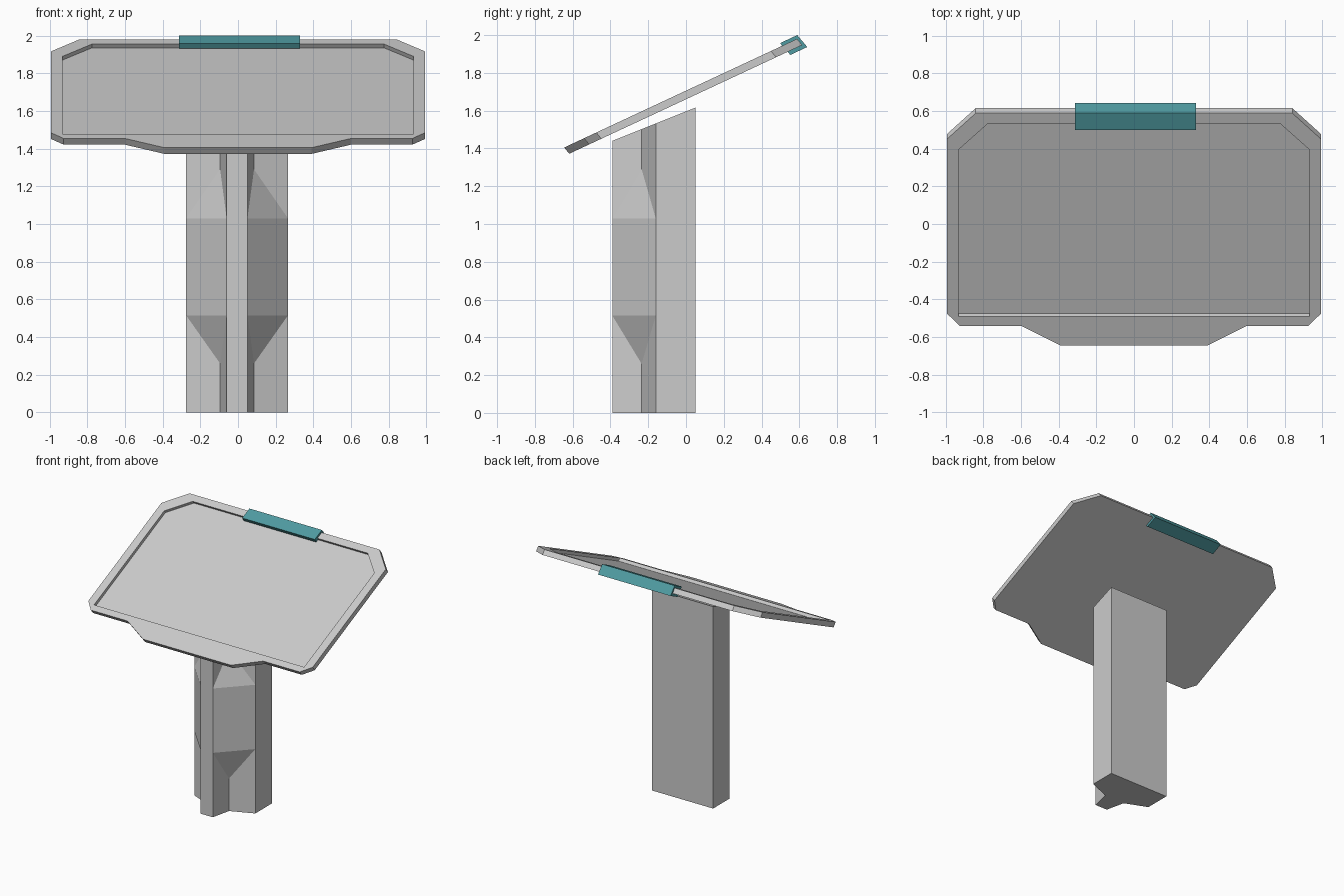
import bpy, bmesh
from mathutils import Vector

if "Cube" in bpy.data.objects:
    bpy.data.objects.remove(bpy.data.objects["Cube"])


def finish(name, bm, mirror=False):
    bmesh.ops.recalc_face_normals(bm, faces=bm.faces)
    mesh = bpy.data.meshes.new(name)
    bm.to_mesh(mesh)
    bm.free()
    ob = bpy.data.objects.new(name, mesh)
    bpy.context.collection.objects.link(ob)
    if mirror:
        ob.modifiers.new("Mirror", 'MIRROR')
    return ob


def verts(bm, pts):
    return [bm.verts.new(p) for p in pts]


def strip(bm, a, b):
    for i in range(len(a) - 1):
        bm.faces.new((a[i], a[i + 1], b[i + 1], b[i]))


def prism(bm, a_pts, b_pts):
    a, b = verts(bm, a_pts), verts(bm, b_pts)
    strip(bm, a + a[:1], b + b[:1])
    bm.faces.new(a)
    bm.faces.new(b)


# Tilted tray panel: right half, mirrored
def on_panel(x, y, drop=0.0):
    return Vector((x, y + 0.027 * drop, 1.405 + 0.4665 * (y + 0.645) - 0.033 * drop))


outer = [(0, .588), (.84, .588), (.993, .45), (.993, -.475),
         (.925, -.54), (.6, -.54), (.39, -.645), (0, -.645)]
inner = [(0, .533), (.775, .533), (.93, .395), (.93, -.492), (0, -.492)]
bm = bmesh.new()
rim = verts(bm, [on_panel(*p) for p in outer])
under = verts(bm, [on_panel(*p, 1) for p in outer])
lip = verts(bm, [on_panel(*p) for p in inner])
floor = verts(bm, [on_panel(*p, .6) for p in inner])
strip(bm, rim, under)
strip(bm, lip, floor)
bm.faces.new(rim + lip[::-1])
bm.faces.new(under)
bm.faces.new(floor)
# orient consistently: rim up is decided by the connected shell
panel = finish("tray_panel", bm, mirror=True)

# Post: ribbed section with a sloping top
cx = -.005
half = [(.055, -.39), (.09, -.235), (.27, -.16), (.27, .05)]
section = [(cx + x, y) for x, y in half] + [(cx - x, y) for x, y in half[::-1]]
bm = bmesh.new()
prism(bm, [(x, y, 0) for x, y in section],
      [(x, y, 1.44 + .4 * (y + .39)) for x, y in section])
finish("post", bm)

# Angled infill between the rib and the post sides
for side, s in (("right", 1), ("left", -1)):
    bm = bmesh.new()
    (rx, ry), (nx, ny), (ox, oy) = half[:3]
    pts = [(nx, ny, .26), (nx, ny, 1.29)]
    pts += [(x, y, z) for x, y in ((rx, ry), (ox, oy)) for z in (.515, 1.03)]
    v = verts(bm, [(cx + s * x, y, z) for x, y, z in pts])
    bmesh.ops.convex_hull(bm, input=v)
    bmesh.ops.dissolve_limit(bm, angle_limit=.02, verts=bm.verts, edges=bm.edges)
    finish("post_infill_" + side, bm)

# Clip gripping the back edge
profile = [(.499, 1.958), (.589, 2.0), (.642, 1.937), (.552, 1.895),
           (.533, 1.918), (.603, 1.951), (.583, 1.966), (.517, 1.93)]
bm = bmesh.new()
prism(bm, [(-.312, y, z) for y, z in profile], [(.33, y, z) for y, z in profile])
clip = finish("edge_clip", bm)
teal = bpy.data.materials.new("teal")
teal.diffuse_color = (.08, .33, .36, 1)
teal.use_nodes = True
teal.node_tree.nodes["Principled BSDF"].inputs["Base Color"].default_value = teal.diffuse_color
clip.data.materials.append(teal)
